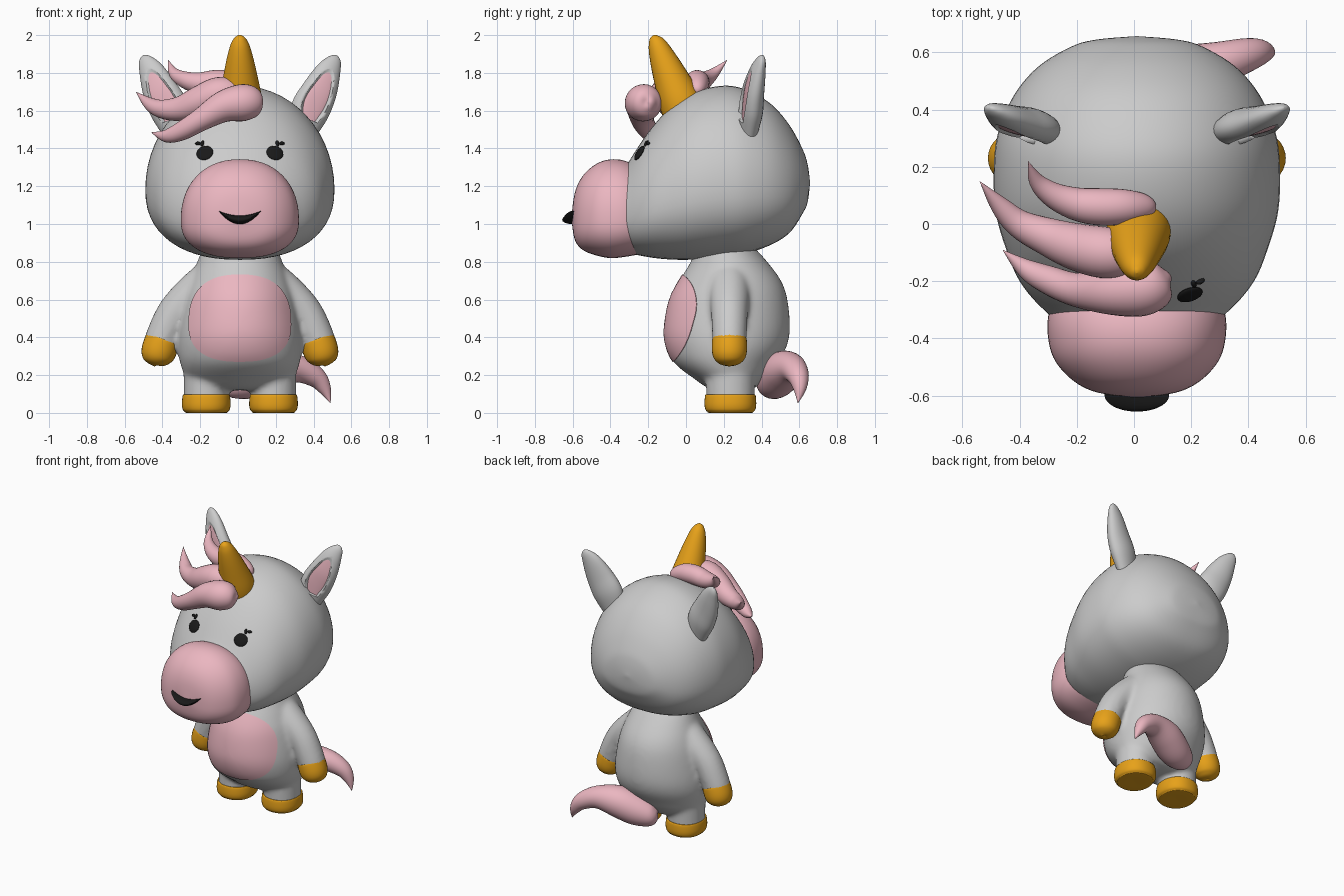
import bpy, bmesh, math
from mathutils import Vector, Matrix
from mathutils.bvhtree import BVHTree

if "Cube" in bpy.data.objects:
    bpy.data.objects.remove(bpy.data.objects["Cube"])

CX = 0.01


def material(name, col):
    m = bpy.data.materials.new(name)
    m.diffuse_color = (*col, 1)
    m.use_nodes = True
    m.node_tree.nodes["Principled BSDF"].inputs["Base Color"].default_value = m.diffuse_color
    return m


PINK = material("pink", (0.83, 0.47, 0.53))
GOLD = material("gold", (0.80, 0.36, 0.01))
BLACK = material("black", (0.01, 0.01, 0.01))


def finish(name, bm, mat=None):
    bmesh.ops.remove_doubles(bm, verts=bm.verts, dist=2e-4)
    bmesh.ops.recalc_face_normals(bm, faces=bm.faces)
    me = bpy.data.meshes.new(name)
    bm.to_mesh(me)
    bm.free()
    me.polygons.foreach_set("use_smooth", [True] * len(me.polygons))
    me.set_sharp_from_angle(angle=math.radians(50))
    ob = bpy.data.objects.new(name, me)
    bpy.context.collection.objects.link(ob)
    if mat:
        me.materials.append(mat)
    return ob


def spline(pts, n=5):
    """Catmull-Rom interpolation of equal-length tuples."""
    out = []
    for i in range(len(pts) - 1):
        a, b, c, d = (pts[max(i - 1, 0)], pts[i], pts[i + 1], pts[min(i + 2, len(pts) - 1)])
        for k in range(n):
            t = k / n
            out.append([0.5 * (2 * q + (r - p) * t + (2 * p - 5 * q + 4 * r - s) * t * t
                               + (3 * q - p - 3 * r + s) * t ** 3) for p, q, r, s in zip(a, b, c, d)])
    return out + [list(pts[-1])]


def skin(name, shells, mat=None):
    """Bridge rings of points into closed shells."""
    bm = bmesh.new()
    for rings in shells:
        vs = [[bm.verts.new(p) for p in r] for r in rings]
        for a, b in zip(vs, vs[1:]):
            for i in range(len(a)):
                j = (i + 1) % len(a)
                bm.faces.new((a[i], a[j], b[j], b[i]))
        bm.faces.new(vs[0])
        bm.faces.new(vs[-1])
    return finish(name, bm, mat)


def oval(hw, lo, hi, e_lo, e_hi, n=56):
    """Super-ellipse with different lower and upper halves."""
    pts = []
    for i in range(n):
        a = 2 * math.pi * i / n
        c, s = math.cos(a), math.sin(a)
        e, h = (e_hi, hi) if s >= 0 else (e_lo, lo)
        pts.append((math.copysign(abs(c) ** (2 / e), c) * max(hw, 0),
                    math.copysign(abs(s) ** (2 / e), s) * max(h, 0)))
    return pts


def loft_y(rows, split, e_lo, e_hi):
    rings = []
    for y, hw, zb, zt in spline(rows):
        zc = zb + split * (zt - zb)
        rings.append([(CX + u, y, zc + v) for u, v in oval(hw, zc - zb, zt - zc, e_lo, e_hi)])
    return rings


def loft_z(rows, cx=CX, e=2):
    return [[(cx + u, (y0 + y1) / 2 + v, z) for u, v in oval(hw, (y1 - y0) / 2, (y1 - y0) / 2, e, e)]
            for z, hw, y0, y1 in spline(rows)]


def tube(rows, face=(0, 1, 0), flat=1.0, n=28):
    """Sweep a circle or ellipse along x, y, z, radius points."""
    p = spline(rows)
    rings = []
    for i, (x, y, z, r) in enumerate(p):
        t = Vector(p[min(i + 1, len(p) - 1)][:3]) - Vector(p[max(i - 1, 0)][:3])
        side = t.cross(Vector(face)).normalized()
        up = side.cross(t).normalized()
        r = max(r, 0)
        rings.append([Vector((x, y, z)) + side * r * math.cos(a) + up * r * flat * math.sin(a)
                      for a in (2 * math.pi * k / n for k in range(n))])
    return rings


def mirror(rows, s):
    return [(CX + s * r[0], *r[1:]) for r in rows]


# Head and muzzle
head = skin("head", [loft_y([
    (.657, 0, 1.22, 1.22), (.645, .14, 1.12, 1.31), (.62, .23, 1.06, 1.39), (.55, .345, .955, 1.52),
    (.45, .43, .89, 1.635), (.32, .485, .845, 1.71), (.2, .5, .825, 1.732), (.05, .495, .812, 1.70),
    (-.08, .46, .812, 1.62), (-.2, .41, .825, 1.485), (-.3, .325, .85, 1.335), (-.35, .24, .9, 1.25),
    (-.36, 0, 1.04, 1.04)], .4, 2.3, 2)])
skin("muzzle", [loft_y([
    (-.2, .27, .85, 1.27), (-.31, .308, .828, 1.33), (-.4, .31, .82, 1.342), (-.48, .285, .835, 1.315),
    (-.55, .22, .865, 1.25), (-.59, .135, .92, 1.16), (-.607, 0, 1.03, 1.03)], .38, 2.4, 2.2)], PINK)

# Body: torso, arms and legs fused together
ARM = [(.10, .23, .70, .10), (.15, .23, .70, .11), (.25, .23, .62, .108), (.34, .23, .53, .098),
       (.40, .23, .42, .092), (.425, .23, .35, .085), (.43, .23, .33, .05)]
shells = [loft_z([
    (.9, .19, .06, .34), (.8, .225, .025, .43), (.7, .265, -.035, .503), (.6, .297, -.085, .537),
    (.45, .325, -.113, .55), (.35, .33, -.103, .532), (.26, .315, -.058, .48), (.18, .28, .045, .425),
    (.13, .2, .12, .36), (.12, .05, .2, .28)])]
for s in (-1, 1):
    shells.append(tube(mirror(ARM, s)))
    shells.append(loft_z([(.3, .12, .105, .365), (.2, .12, .105, .365), (.05, .12, .108, .362)], CX + s * .178))
body = skin("body", shells)
rm = body.modifiers.new("fuse", 'REMESH')
rm.mode, rm.voxel_size, rm.use_smooth_shade = 'VOXEL', .014, True
sm = body.modifiers.new("soften", 'SMOOTH')
sm.factor, sm.iterations = .5, 10

# Hooves on arms and legs
for s, side in ((-1, "left"), (1, "right")):
    skin(side + "_hand_hoof", [tube(mirror([
        (.408, .23, .39, .086), (.41, .23, .385, .092), (.428, .23, .33, .093), (.437, .23, .29, .083),
        (.441, .23, .265, .06), (.443, .23, .252, .03), (.443, .23, .25, 0)], s))], GOLD)
    skin(side + "_foot_hoof", [loft_z([
        (.095, .115, .115, .355), (.094, .124, .102, .368), (.05, .129, .098, .372), (.02, .125, .102, .368),
        (.006, .114, .113, .357), (0, .1, .127, .343), (0, 0, .235, .235)], CX + s * .178, 2.2)], GOLD)

# Belly patch laid onto the body, eyes laid onto the head
deps = bpy.context.evaluated_depsgraph_get()
body_tree = BVHTree.FromObject(body, deps)
head_tree = BVHTree.FromObject(head, deps)


def lay(tree, x, z, off):
    co, no, _, _ = tree.ray_cast(Vector((x, -2, z)), Vector((0, 1, 0)))
    return co + no * off, no


outline = oval(.268, .195, .262, 2.5, 2.5)
rings = []
for f, off in ((1, -.01), (1, .005), (.9, .006), (.75, .006), (.6, .006), (.45, .006), (.3, .006), (.15, .006), (.02, .006)):
    rings.append([lay(body_tree, CX + u * f, .468 + v * f, off)[0] for u, v in outline])
bell = bmesh.new()
vs = [[bell.verts.new(p) for p in r] for r in rings]
for a, b in zip(vs, vs[1:]):
    for i in range(len(a)):
        j = (i + 1) % len(a)
        bell.faces.new((a[i], a[j], b[j], b[i]))
bell.faces.new(vs[-1])
finish("belly_patch", bell, PINK)

for s, side in ((-1, "left"), (1, "right")):
    bm = bmesh.new()
    for dx, z, w, h in ((.185, 1.375, .046, .043), (.198, 1.425, .009, .018), (.221, 1.425, .016, .009)):
        co, no = lay(head_tree, CX + s * dx, z, .002)
        rot = no.to_track_quat('Z', 'Y').to_matrix().to_4x4()
        bmesh.ops.create_uvsphere(bm, u_segments=24, v_segments=12, radius=1,
                                  matrix=Matrix.Translation(co) @ rot @ Matrix.Diagonal((w, h, .012, 1)))
    finish(side + "_eye", bm, BLACK)

# Smile
rings = []
for i in range(25):
    t = math.sin((i / 24 - .5) * math.pi)
    k = 1 - t * t
    rings.append([(CX + .113 * t, -.598 + .058 * math.sqrt(k) * v, 1.022 + .048 * t * t + .023 * k * u)
                  for u, v in oval(1, 1, 1, 2, 2, 20)])
skin("mouth", [rings], BLACK)

# Horn
skin("horn", [tube([
    (.015, .0, 1.57, .115), (.015, -.035, 1.66, .112), (.013, -.075, 1.76, .095), (.011, -.12, 1.87, .072),
    (.01, -.15, 1.945, .051), (.01, -.165, 1.98, .032), (.01, -.17, 1.995, .015), (.01, -.172, 2.0, 0)])], GOLD)

# Mane locks
skin("mane_front", [tube([
    (.13, -.2, 1.645, 0), (.122, -.2, 1.645, .038), (.09, -.21, 1.645, .08), (.02, -.225, 1.642, .098),
    (-.08, -.235, 1.62, .083), (-.2, -.23, 1.55, .06), (-.3, -.195, 1.492, .05), (-.38, -.155, 1.466, .034),
    (-.46, -.09, 1.485, 0)])], PINK)
skin("mane_middle", [tube([
    (.03, -.1, 1.67, 0), (.02, -.1, 1.67, .04), (-.02, -.1, 1.685, .075), (-.1, -.1, 1.688, .09),
    (-.2, -.08, 1.65, .083), (-.3, -.045, 1.612, .067), (-.4, .0, 1.608, .05), (-.47, .065, 1.638, .033),
    (-.54, .15, 1.70, 0)])], PINK)
skin("mane_back", [tube([
    (.075, .06, 1.70, 0), (.065, .06, 1.705, .025), (.03, .06, 1.72, .048), (-.04, .06, 1.745, .062),
    (-.12, .06, 1.75, .065), (-.2, .07, 1.745, .058), (-.28, .1, 1.763, .045), (-.34, .15, 1.80, .028),
    (-.37, .22, 1.87, 0)])], PINK)

# Tail
skin("tail", [tube([
    (-.08, .43, .15, 0), (-.07, .435, .15, .045), (-.03, .45, .155, .08), (.06, .475, .18, .105),
    (.18, .52, .225, .105), (.31, .565, .235, .075), (.41, .595, .19, .056), (.46, .602, .125, .034),
    (.49, .592, .05, 0)])], PINK)

# Ears: hollowed leaf shapes with a pink lining
EAR = [(.33, .33, 1.49, .08), (.37, .342, 1.6, .105), (.42, .355, 1.7, .096), (.465, .378, 1.8, .071),
       (.498, .397, 1.86, .043), (.511, .405, 1.885, .02), (.515, .408, 1.892, 0)]
MID = (.425, .36, 1.715)


def leaf(s, scale, width, push):
    f = (.25, -.95, .1)
    return mirror([tuple(MID[i] + (r[i] - MID[i]) * scale + f[i] * push for i in range(3))
                   + (r[3] * width,) for r in EAR], s)


for s, side in ((-1, "left"), (1, "right")):
    face = (.25 * s, -.95, .1)
    ear = skin(side + "_ear", [tube(leaf(s, 1, 1, 0), face, .6)])
    cut = skin(side + "_ear_cutter", [tube(leaf(s, .75, .68, .06), face, .55)])
    cut.hide_render = True
    cut.hide_viewport = True
    b = ear.modifiers.new("hollow", 'BOOLEAN')
    b.operation, b.object, b.solver = 'DIFFERENCE', cut, 'EXACT'
    skin(side + "_ear_lining", [tube(leaf(s, .74, .62, .03), face, .18)], PINK)
